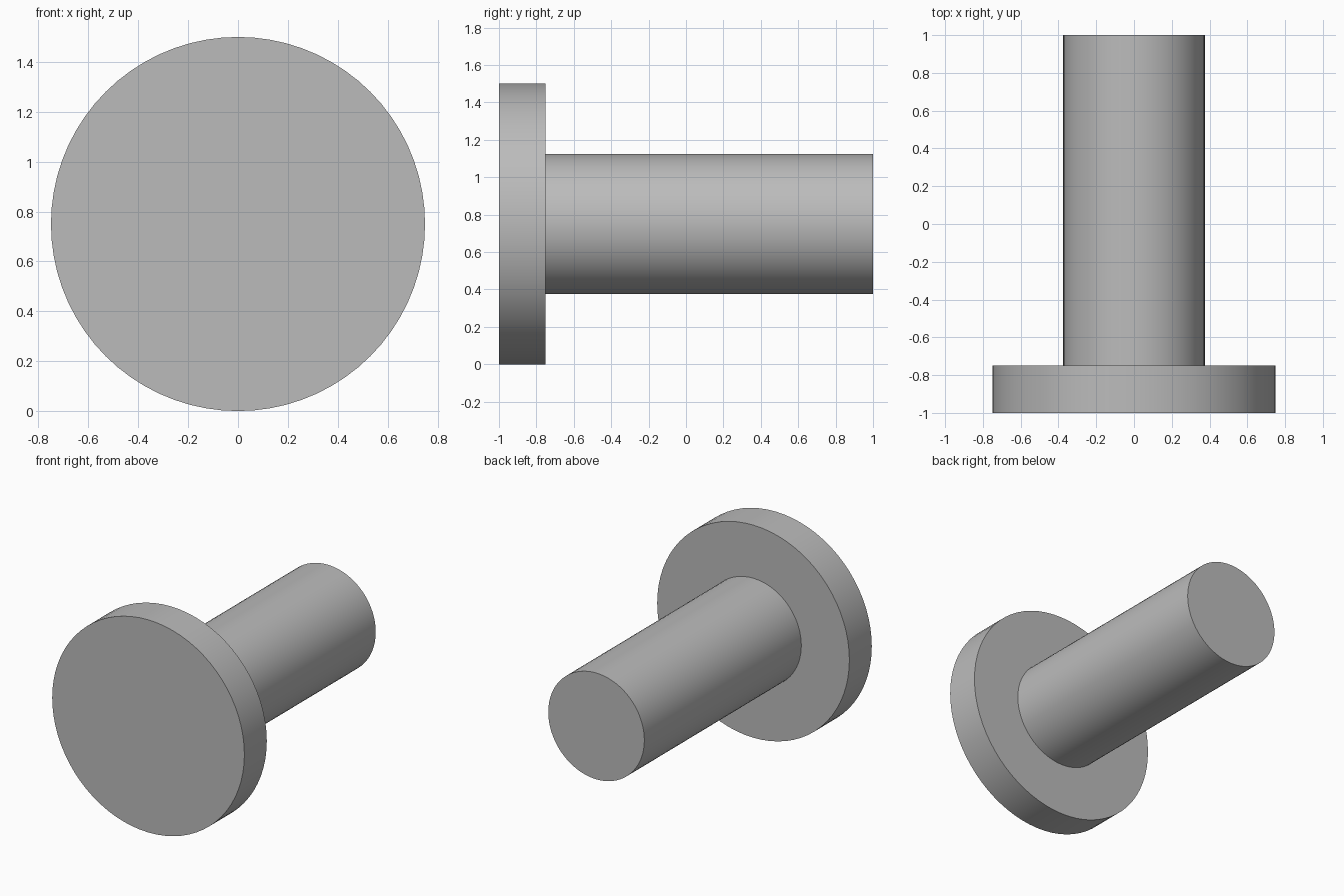
import bpy
import math

cube = bpy.data.objects.get("Cube")
if cube:
    bpy.data.objects.remove(cube, do_unlink=True)

# Plain grey finish
grey = bpy.data.materials.new("plain_grey")
grey.use_nodes = True
colour = (0.5, 0.5, 0.5, 1.0)
grey.diffuse_color = colour
grey.node_tree.nodes["Principled BSDF"].inputs["Base Color"].default_value = colour

AXIS_HEIGHT = 0.75


def disc(name, radius, y_front, y_back):
    """Smooth-sided cylinder lying along the y axis."""
    bpy.ops.mesh.primitive_cylinder_add(
        vertices=72, radius=radius, depth=y_back - y_front,
        location=(0, (y_front + y_back) / 2, AXIS_HEIGHT),
        rotation=(math.pi / 2, 0, 0))
    obj = bpy.context.object
    obj.name = name
    obj.data.materials.append(grey)
    bpy.ops.object.shade_smooth_by_angle(angle=math.radians(30))
    return obj


# Wide flat head at the front, plain shaft behind it
disc("head", 0.75, -1.0, -0.75)
disc("shaft", 0.375, -0.75, 1.0)
